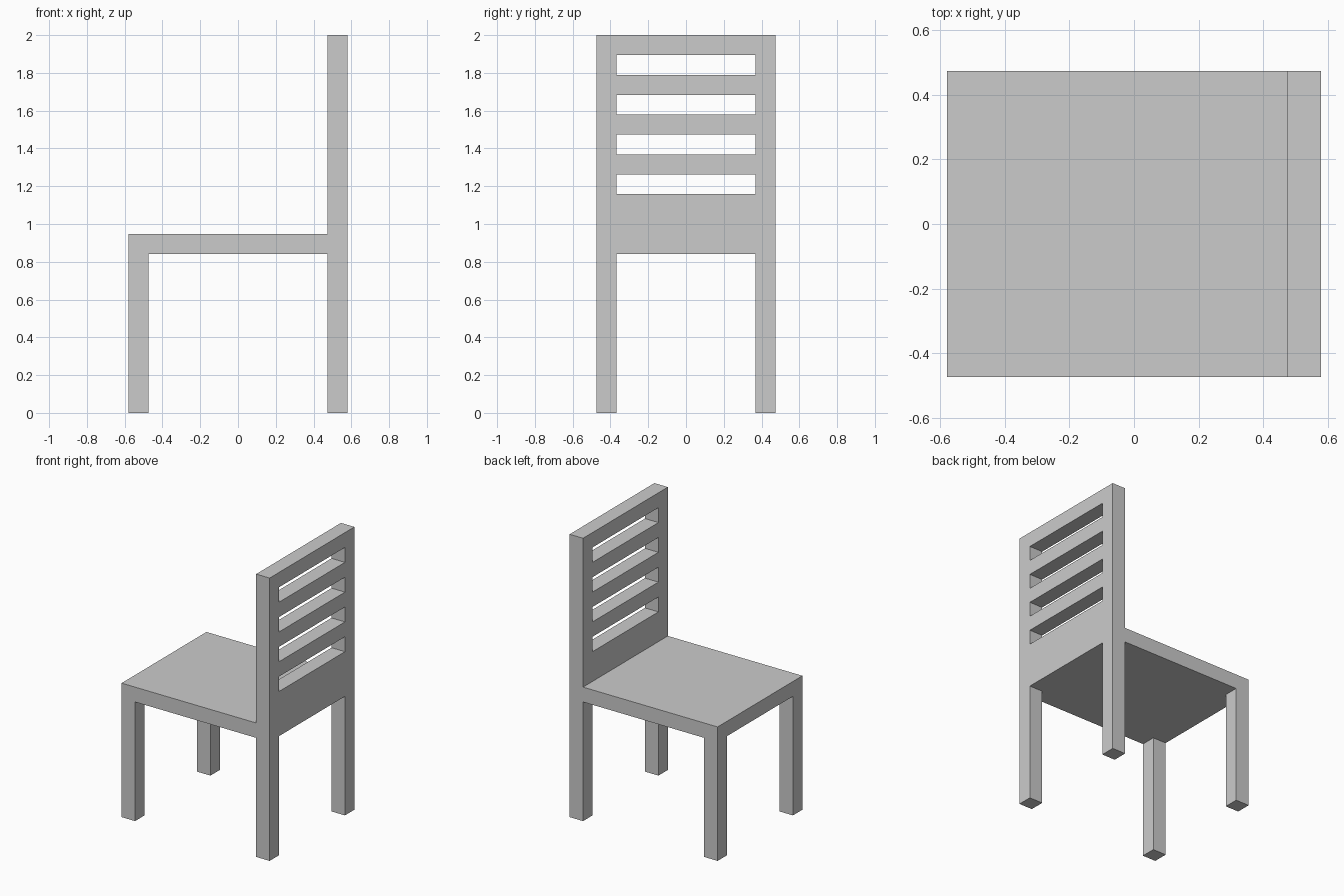
import bpy, bmesh
from mathutils import Vector

if "Cube" in bpy.data.objects:
    bpy.data.objects.remove(bpy.data.objects["Cube"])

U = 2 / 19  # one timber thickness; the whole chair sits on this module


def finish(name, bm):
    bmesh.ops.recalc_face_normals(bm, faces=bm.faces)
    mesh = bpy.data.meshes.new(name)
    bm.to_mesh(mesh)
    bm.free()
    obj = bpy.data.objects.new(name, mesh)
    bpy.context.collection.objects.link(obj)
    return obj


def box(name, lo, hi):
    lo, hi = Vector(lo) * U, Vector(hi) * U
    bm = bmesh.new()
    bmesh.ops.create_cube(bm, size=1)
    bmesh.ops.scale(bm, vec=hi - lo, verts=bm.verts)
    bmesh.ops.translate(bm, vec=(lo + hi) / 2, verts=bm.verts)
    return finish(name, bm)


# Seat slab
box("seat", (-5.5, -4.5, 8), (4.5, 4.5, 9))

# Front legs, mirrored across y
for side, y in (("right", -4), ("left", 4)):
    box(f"front_leg_{side}", (-5.5, y - 0.5, 0), (-4.5, y + 0.5, 8))

# Back frame: rear legs, lower panel and slats in one piece with open slots
bm = bmesh.new()
ys = (-4.5, -3.5, 3.5, 4.5)
zs = (0, 8, *range(11, 20))
for j, (z0, z1) in enumerate(zip(zs, zs[1:])):
    for i, (y0, y1) in enumerate(zip(ys, ys[1:])):
        if i == 1 and j % 2 == 0:
            continue  # leg gap and slots between slats
        corners = ((y0, z0), (y1, z0), (y1, z1), (y0, z1))
        bm.faces.new([bm.verts.new((4.5 * U, y * U, z * U)) for y, z in corners])
bmesh.ops.remove_doubles(bm, verts=bm.verts, dist=1e-4)
sheet = bmesh.ops.extrude_face_region(bm, geom=bm.faces[:], use_keep_orig=True)
moved = [v for v in sheet["geom"] if isinstance(v, bmesh.types.BMVert)]
bmesh.ops.translate(bm, vec=(U, 0, 0), verts=moved)
finish("back_frame", bm)
